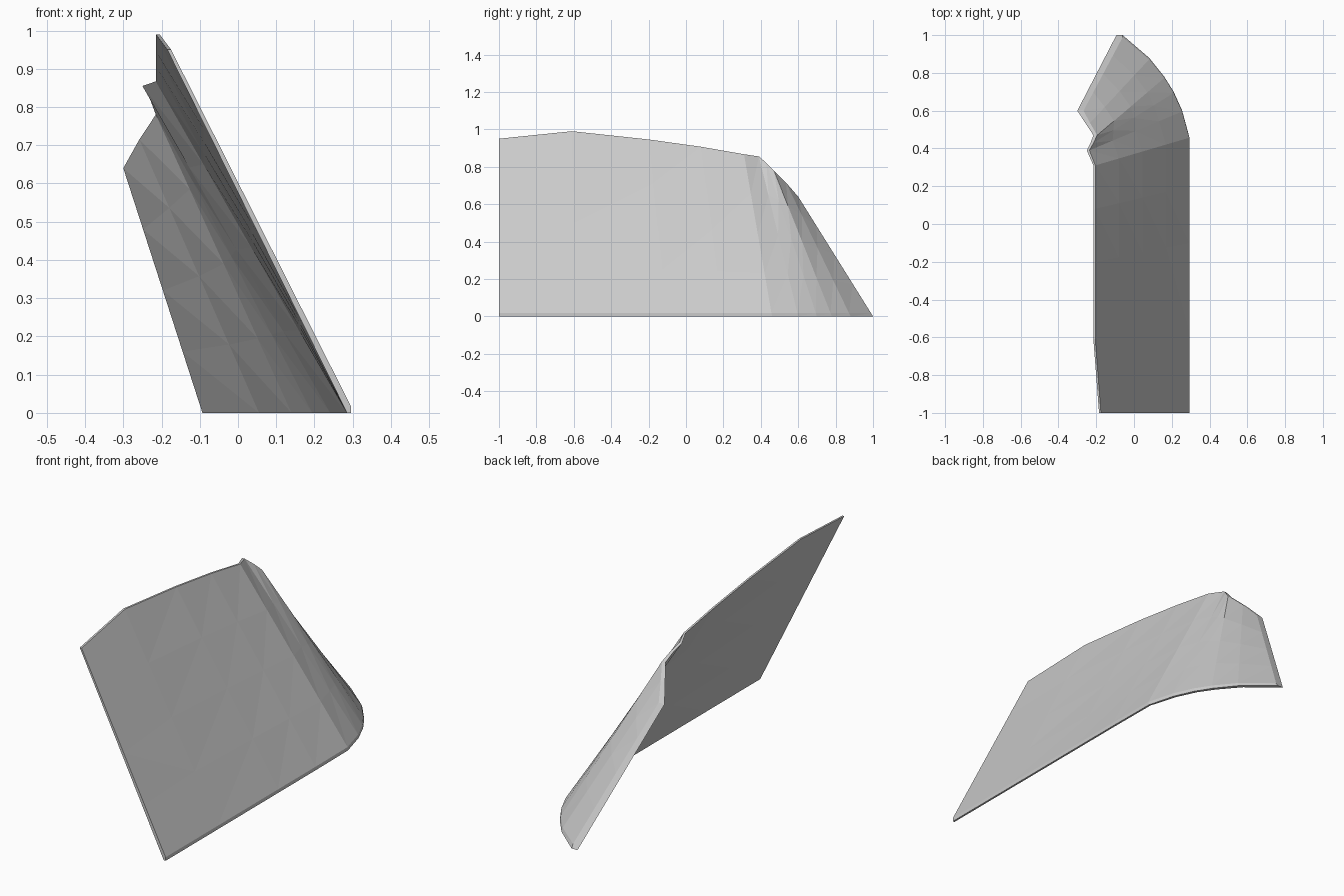
import bpy
import bmesh
from mathutils import Vector

if "Cube" in bpy.data.objects:
    bpy.data.objects.remove(bpy.data.objects["Cube"])

grey = bpy.data.materials.new("light grey")
grey.diffuse_color = (0.6, 0.6, 0.6, 1)
grey.use_nodes = True
grey.node_tree.nodes["Principled BSDF"].inputs["Base Color"].default_value = grey.diffuse_color

# Stations along the wall: outer foot (x, y), inner crest (x, y, z), thickness in x
STATIONS = [
    ((0.295, -1.00), (-0.185, -1.00, 0.950), 0.010),
    ((0.295, -0.58), (-0.215, -0.61, 0.990), 0.010),
    ((0.295, -0.10), (-0.215, -0.20, 0.946), 0.010),
    ((0.295, 0.20), (-0.215, 0.08, 0.907), 0.010),
    ((0.293, 0.46), (-0.215, 0.31, 0.867), 0.010),
    ((0.255, 0.60), (-0.250, 0.39, 0.855), 0.014),
    ((0.210, 0.70), (-0.230, 0.43, 0.820), 0.016),
    ((0.160, 0.78), (-0.215, 0.47, 0.780), 0.020),
    ((0.080, 0.88), (-0.258, 0.535, 0.715), 0.025),
    ((-0.060, 1.00), (-0.300, 0.60, 0.640), 0.033),
]
ROWS = 4
LIP = 0.018


def section(foot, crest, t):
    """Closed cross-section: inner skin going up, outer skin coming down to a lip."""
    shift = Vector((t, 0, 0))
    outer_foot = Vector((foot[0], foot[1], 0))
    inner_foot = outer_foot - shift
    crest = Vector(crest)
    lip = outer_foot + Vector((0, 0, LIP))
    lip.y -= LIP * max(0, foot[1] - crest.y) / crest.z
    inner = [inner_foot.lerp(crest, i / ROWS) for i in range(ROWS + 1)]
    outer = [(crest + shift).lerp(lip, i / ROWS) for i in range(ROWS + 1)]
    return inner + outer + [outer_foot]


# Curved leaning panel, skinned between the sections
bm = bmesh.new()
rings = [[bm.verts.new(p) for p in section(*s)] for s in STATIONS]
n = len(rings[0])
for a, b in zip(rings, rings[1:]):
    for i in range(n):
        j = (i + 1) % n
        bm.faces.new((a[i], a[j], b[j], b[i]))

# End faces
for ring in (rings[0], rings[-1]):
    for i in range(ROWS):
        k = n - 2 - i
        bm.faces.new((ring[i], ring[i + 1], ring[k - 1], ring[k]))
    bm.faces.new((ring[0], ring[n - 2], ring[n - 1]))

bmesh.ops.triangulate(bm, faces=bm.faces[:])
bmesh.ops.recalc_face_normals(bm, faces=bm.faces[:])
mesh = bpy.data.meshes.new("curved_panel")
bm.to_mesh(mesh)
bm.free()
mesh.materials.append(grey)
panel = bpy.data.objects.new("curved_panel", mesh)
bpy.context.collection.objects.link(panel)
